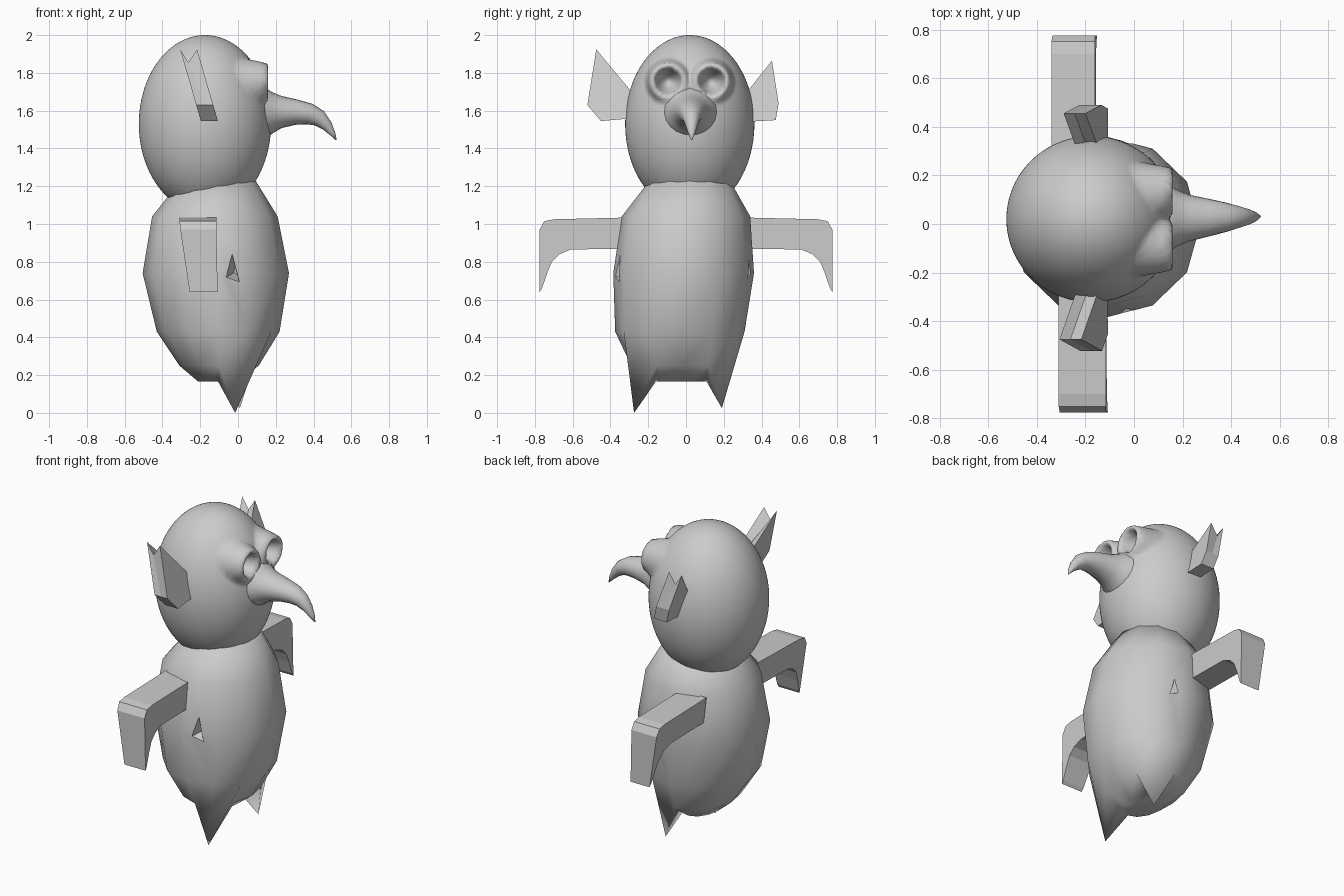
import bpy, bmesh, math
from mathutils import Vector

if "Cube" in bpy.data.objects:
    bpy.data.objects.remove(bpy.data.objects["Cube"])


def finish(name, bm, smooth):
    bmesh.ops.recalc_face_normals(bm, faces=bm.faces[:])
    me = bpy.data.meshes.new(name)
    bm.to_mesh(me)
    bm.free()
    for p in me.polygons:
        p.use_smooth = smooth
    ob = bpy.data.objects.new(name, me)
    bpy.context.collection.objects.link(ob)
    return ob


def loft(name, rings, smooth=False):
    """Skin a list of equal-length point rings and cap both ends."""
    bm = bmesh.new()
    vs = [[bm.verts.new(p) for p in r] for r in rings]
    n = len(vs[0])
    for a, b in zip(vs, vs[1:]):
        for i in range(n):
            j = (i + 1) % n
            bm.faces.new((a[i], a[j], b[j], b[i]))
    bm.faces.new(vs[0])
    bm.faces.new(vs[-1])
    return finish(name, bm, smooth)


# body: 12-sided lathe, with one vertex per side pulled down into a leg
body_rings = [  # z, x min, x max, y min, y max
    (0.165, -0.21, 0.00, -0.18, 0.13),
    (0.25, -0.31, 0.11, -0.29, 0.25),
    (0.43, -0.43, 0.22, -0.375, 0.31),
    (0.74, -0.505, 0.27, -0.385, 0.36),
    (1.04, -0.455, 0.21, -0.34, 0.34),
    (1.235, -0.30, 0.09, -0.19, 0.23),
]
rings = []
for z, x0, x1, y0, y1 in body_rings:
    rings.append([Vector(((x0 + x1) / 2 + (x1 - x0) / 2 * math.cos(k * math.pi / 6),
                          (y0 + y1) / 2 + (y1 - y0) / 2 * math.sin(k * math.pi / 6), z))
                  for k in range(12)])
rings[1][10] = Vector((-0.015, -0.275, 0.0))
rings[1][2] = Vector((0.01, 0.19, 0.025))
body = loft("body", rings, True)

# small folded notches in the flanks
for s, y, k in ((-1, 0.0, 1.0), (1, -0.02, 0.7)):
    tri = [(-0.04, 0.17), (-0.08, -0.05), (0.03, -0.1)]
    cut = loft("notch_cutter", [
        [(-0.01 + a * k, s * (0.44 + y), 0.75 + b * k) for a, b in tri],
        [(-0.01 + a * 0.15, s * (0.27 + y), 0.75 + b * 0.15) for a, b in tri]])
    cut.hide_render = True
    cut.hide_viewport = True
    mod = body.modifiers.new("notch", 'BOOLEAN')
    mod.operation = 'DIFFERENCE'
    mod.object = cut

# head: egg with raised rims and hollow eye sockets
bm = bmesh.new()
bmesh.ops.create_icosphere(bm, subdivisions=6, radius=1)
for v in bm.verts:
    v.co = Vector((-0.175 + 0.35 * v.co.x, 0.02 + 0.342 * v.co.y, 1.53 + 0.47 * v.co.z))
    if v.co.x < -0.1:
        continue
    d = min(math.hypot(v.co.y - 0.02 - s * 0.115, v.co.z - 1.755) for s in (-1, 1))
    if d < 0.072:
        v.co.x = 0.155 - 0.12 * (1 - (d / 0.072) ** 2)
    elif d < 0.125:
        t = max(0, min(1, (0.125 - d) / 0.035))
        v.co.x += max(0, 0.158 - v.co.x) * t * t * (3 - 2 * t)
finish("head", bm, True)

# beak: ellipses swept along a drooping path
path = [  # x, z, half width, half height
    (0.07, 1.585, 0.17, 0.15), (0.14, 1.59, 0.14, 0.14), (0.18, 1.59, 0.115, 0.11),
    (0.23, 1.593, 0.095, 0.085), (0.31, 1.592, 0.077, 0.067), (0.38, 1.582, 0.06, 0.056),
    (0.43, 1.56, 0.045, 0.045), (0.47, 1.522, 0.032, 0.03), (0.50, 1.48, 0.018, 0.016),
    (0.52, 1.445, 0.003, 0.003)]
rings = []
for i, (x, z, w, h) in enumerate(path):
    a, b = path[max(i - 1, 0)], path[min(i + 1, len(path) - 1)]
    ang = math.atan2(b[1] - a[1], b[0] - a[0])
    rings.append([(x - h * math.sin(ang) * math.sin(t), 0.02 + 0.02 * x + w * math.cos(t),
                   z + h * math.cos(ang) * math.sin(t))
                  for t in (k * math.pi / 10 for k in range(20))])
loft("beak", rings, True)

# arms: bent profile given thickness along x, narrowing toward the hand
arm = [(0.28, 1.035), (0.70, 1.025), (0.75, 1.015), (0.775, 0.97), (0.775, 0.64),
       (0.762, 0.66), (0.735, 0.74), (0.71, 0.80), (0.67, 0.84), (0.61, 0.865), (0.28, 0.87)]
for name, s, x0, x1 in (("right_arm", -1, -0.31, -0.115), ("left_arm", 1, -0.34, -0.16)):
    loft(name, [[(x + taper * max(0, 1.0 - z), s * y, z) for y, z in arm]
                for x, taper in ((x0, 0.15), (x1, 0.02))])

# ears: tilted blades with a split tip
right_ear = [(0.28, 1.56), (0.45, 1.545), (0.522, 1.63), (0.475, 1.925), (0.28, 1.69)]
left_ear = [(0.30, 1.54), (0.475, 1.55), (0.49, 1.64), (0.455, 1.865), (0.30, 1.67)]
for name, s, prof in (("right_ear", -1, right_ear), ("left_ear", 1, left_ear)):
    slices = []
    for dx, dip in ((-0.045, 0), (0.0, 0.07), (0.045, 0)):
        slices.append([(-0.15 - 0.29 * (z - 1.54) + dx, s * y, z - (dip if i == 3 else 0))
                       for i, (y, z) in enumerate(prof)])
    loft(name, slices)
